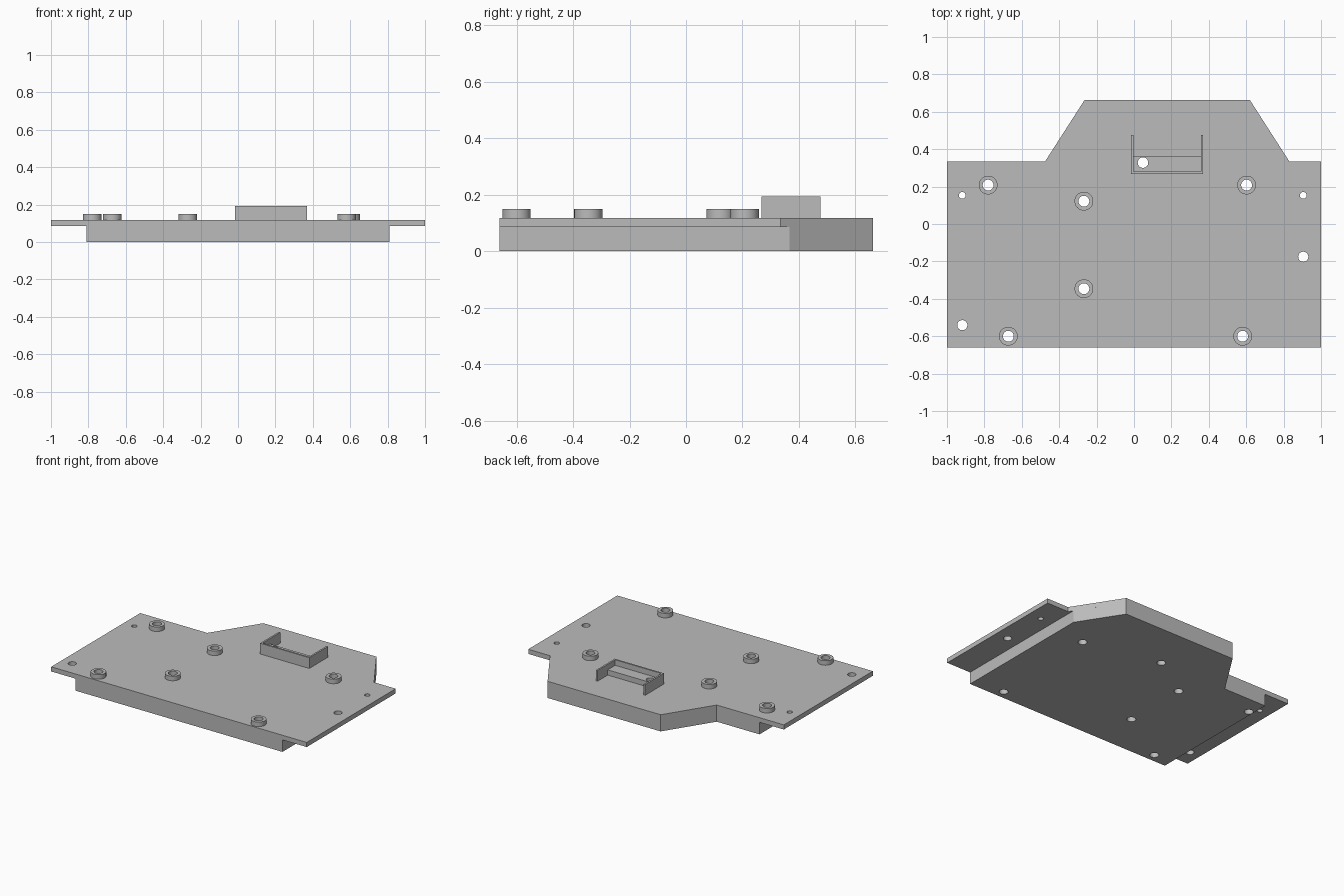
import bpy
import bmesh
from mathutils import Matrix

cube = bpy.data.objects.get("Cube")
if cube:
    bpy.data.objects.remove(cube, do_unlink=True)

grey = bpy.data.materials.new("plain grey")
grey.use_nodes = True
colour = (0.5, 0.5, 0.5, 1)
grey.diffuse_color = colour
grey.node_tree.nodes["Principled BSDF"].inputs["Base Color"].default_value = colour

PLATE_BOTTOM, PLATE_TOP = 0.085, 0.118
BOSS_TOP, SHELF_TOP, BRACKET_TOP = 0.15, 0.155, 0.194


def finish(name, bm):
    mesh = bpy.data.meshes.new(name)
    bmesh.ops.recalc_face_normals(bm, faces=bm.faces)
    bm.to_mesh(mesh)
    bm.free()
    mesh.materials.append(grey)
    obj = bpy.data.objects.new(name, mesh)
    bpy.context.collection.objects.link(obj)
    return obj


def prism(name, outline, z0, z1):
    bm = bmesh.new()
    face = bm.faces.new([bm.verts.new((x, y, z0)) for x, y in outline])
    grown = bmesh.ops.extrude_face_region(bm, geom=[face])
    top = [v for v in grown["geom"] if isinstance(v, bmesh.types.BMVert)]
    bmesh.ops.translate(bm, verts=top, vec=(0, 0, z1 - z0))
    return finish(name, bm)


def cylinders(name, spots, z0, z1):
    bm = bmesh.new()
    for x, y, r in spots:
        bmesh.ops.create_cone(bm, cap_ends=True, segments=48, radius1=r, radius2=r,
                              depth=z1 - z0,
                              matrix=Matrix.Translation((x, y, (z0 + z1) / 2)))
    return finish(name, bm)


def select(obj):
    bpy.ops.object.select_all(action='DESELECT')
    obj.select_set(True)
    bpy.context.view_layer.objects.active = obj


def boolean(obj, other, operation):
    mod = obj.modifiers.new("cut", 'BOOLEAN')
    mod.operation, mod.solver, mod.object = operation, 'EXACT', other
    select(obj)
    bpy.ops.object.modifier_apply(modifier=mod.name)


# Plate with a tapered rear tab
plate = prism("mounting_plate",
              [(-1, -0.66), (1, -0.66), (1, 0.335), (0.83, 0.335), (0.62, 0.662),
               (-0.265, 0.662), (-0.475, 0.335), (-1, 0.335)],
              PLATE_BOTTOM, PLATE_TOP)

# Thick body below it, leaving a flange on each side
body = prism("body",
             [(-0.81, -0.66), (0.81, -0.66), (0.81, 0.366), (0.62, 0.662),
              (-0.265, 0.662), (-0.475, 0.335), (-0.81, 0.335)],
             0, PLATE_TOP)
boolean(plate, body, 'UNION')
bpy.data.objects.remove(body, do_unlink=True)

# Raised screw bosses
boss_spots = [(-0.78, 0.208), (-0.268, 0.122), (-0.268, -0.346),
              (-0.672, -0.6), (0.581, -0.6), (0.602, 0.208)]
bosses = cylinders("screw_bosses", [(x, y, 0.05) for x, y in boss_spots],
                   PLATE_TOP, BOSS_TOP)

# U-shaped bracket, open at the rear, with a low shelf inside
left, right, front, rear, wall = -0.015, 0.37, 0.268, 0.477, 0.012
bracket = prism("bracket",
                [(left, front), (right, front), (right, rear), (right - wall, rear),
                 (right - wall, front + wall), (left + wall, front + wall),
                 (left + wall, rear), (left, rear)],
                PLATE_TOP, BRACKET_TOP)
shelf = prism("bracket_shelf",
              [(left + wall, front + wall), (right - wall, front + wall),
               (right - wall, 0.364), (left + wall, 0.364)],
              PLATE_TOP, SHELF_TOP)

# Through holes: bosses, shelf, then flanges
holes = [(x, y, 0.029) for x, y in boss_spots]
holes += [(0.048, 0.328, 0.028), (0.905, 0.153, 0.018), (-0.918, 0.153, 0.018),
          (0.905, -0.175, 0.027), (-0.918, -0.541, 0.027)]
cutter = cylinders("hole_cutter", holes, -0.1, 0.3)
cutter.hide_render = True
for part in (plate, bosses, shelf):
    boolean(part, cutter, 'DIFFERENCE')
bpy.data.objects.remove(cutter, do_unlink=True)

for part in (plate, bosses, bracket, shelf):
    select(part)
    bpy.ops.object.shade_smooth_by_angle()
